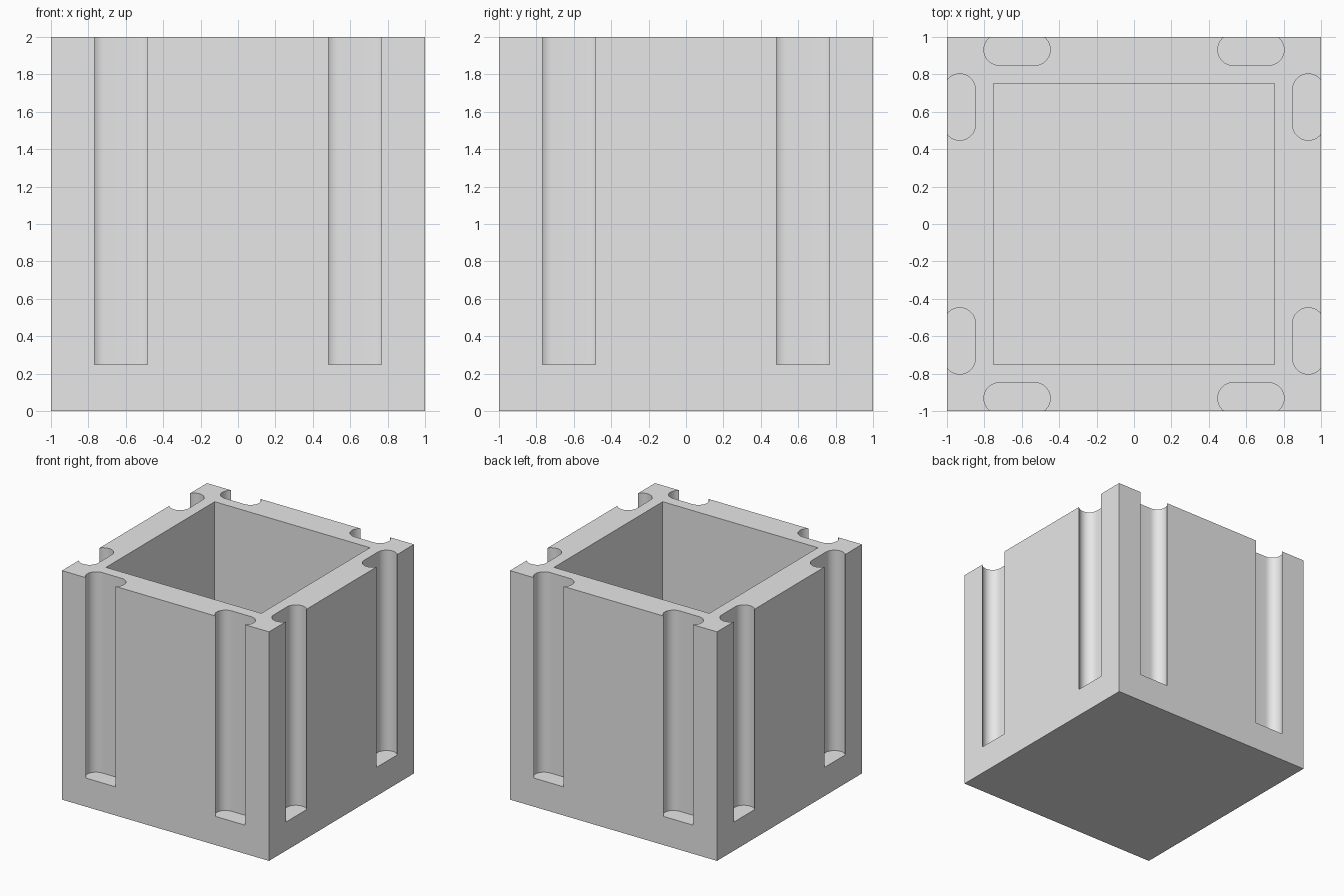
import bpy, bmesh, math
from mathutils import Matrix

if "Cube" in bpy.data.objects:
    bpy.data.objects.remove(bpy.data.objects["Cube"])

FLOOR = 0.25      # height of the cavity and slot floors
TOP = 2.0
SLOT_X = 0.625    # slot centre along each side
SLOT_HALF = 0.1775
SLOT_R = 0.084
SLOT_DEPTH = 0.152


def prism(bm, outline, z0, z1):
    """Add a closed upright prism on a counter-clockwise outline."""
    low = [bm.verts.new((x, y, z0)) for x, y in outline]
    high = [bm.verts.new((x, y, z1)) for x, y in outline]
    bm.faces.new(low[::-1])
    bm.faces.new(high)
    n = len(outline)
    for i in range(n):
        j = (i + 1) % n
        bm.faces.new((low[i], low[j], high[j], high[i]))


def square(h):
    return [(-h, -h), (h, -h), (h, h), (-h, h)]


def capsule(cx, cy, half, r, steps=16):
    """Rounded slot outline, long along x."""
    pts = []
    for side, start in ((1, -math.pi / 2), (-1, math.pi / 2)):
        for i in range(steps + 1):
            a = start + math.pi * i / steps
            pts.append((cx + side * (half - r) + r * math.cos(a), cy + r * math.sin(a)))
    return pts


def make_object(name, bm):
    mesh = bpy.data.meshes.new(name)
    bm.to_mesh(mesh)
    bm.free()
    obj = bpy.data.objects.new(name, mesh)
    bpy.context.collection.objects.link(obj)
    return obj


# Solid block
bm = bmesh.new()
prism(bm, square(1.0), 0.0, TOP)
box = make_object("slotted_box", bm)

# Cutter: square cavity plus two rounded slots on each of the four sides
bm = bmesh.new()
prism(bm, square(0.75), FLOOR, TOP + 0.2)
for turn in range(4):
    rot = Matrix.Rotation(turn * math.pi / 2, 2)
    for side in (-1, 1):
        ring = capsule(side * SLOT_X, -1 + SLOT_DEPTH - SLOT_R, SLOT_HALF, SLOT_R)
        c, s = rot[0][0], rot[1][0]
        prism(bm, [(c * x - s * y, s * x + c * y) for x, y in ring], FLOOR, TOP + 0.2)
cutter = make_object("cavity_and_slot_cutter", bm)
cutter.hide_render = True

# Cut the block
cut = box.modifiers.new("cut", 'BOOLEAN')
cut.operation = 'DIFFERENCE'
cut.solver = 'EXACT'
cut.object = cutter
bpy.context.view_layer.objects.active = box
box.select_set(True)
bpy.ops.object.modifier_apply(modifier="cut")
bpy.data.objects.remove(cutter)

# Colour and shading
grey = bpy.data.materials.new("plain grey")
grey.diffuse_color = (0.8, 0.8, 0.8, 1.0)
grey.use_nodes = True
grey.node_tree.nodes["Principled BSDF"].inputs["Base Color"].default_value = grey.diffuse_color
box.data.materials.clear()
box.data.materials.append(grey)
bpy.ops.object.shade_smooth_by_angle(angle=math.radians(30))
